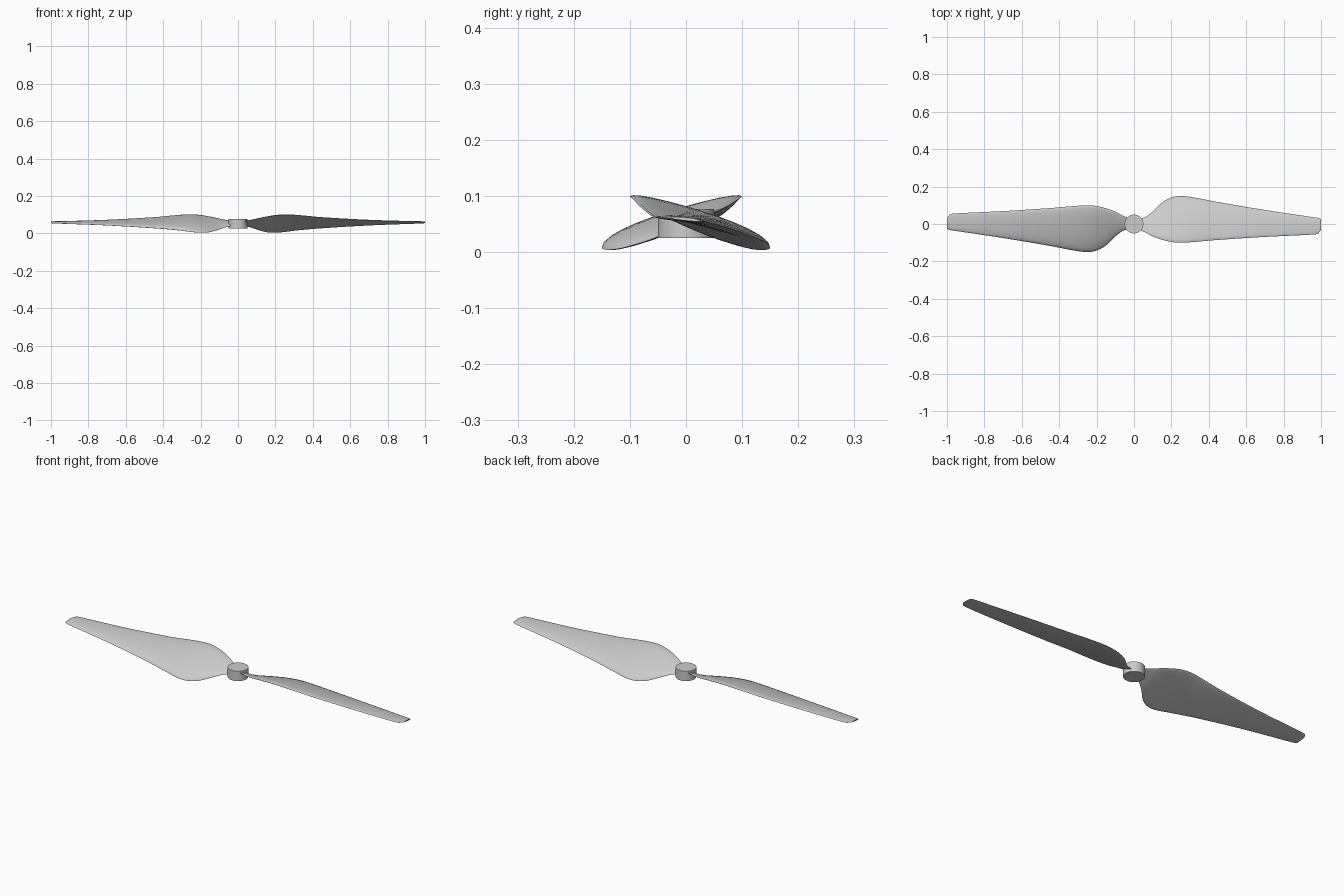
import bpy, bmesh, math
from mathutils import Vector, Matrix

old = bpy.data.objects.get("Cube")
if old:
    bpy.data.objects.remove(old, do_unlink=True)

grey = bpy.data.materials.new("light grey plastic")
grey.use_nodes = True
colour = (0.6, 0.6, 0.6, 1)
grey.diffuse_color = colour
grey.node_tree.nodes["Principled BSDF"].inputs["Base Color"].default_value = colour

# Blade stations: x, leading edge y and z, trailing edge y and z
STATIONS = [
    (.02, .025, .043, -.03, .064),
    (.06, .037, .034, -.045, .07),
    (.1, .067, .021, -.066, .078),
    (.15, .115, .007, -.084, .088),
    (.2, .142, .004, -.096, .096),
    (.25, .15, .008, -.1, .099),
    (.32, .142, .017, -.096, .096),
    (.45, .117, .028, -.085, .084),
    (.7, .075, .043, -.069, .07),
    (.96, .036, .053, -.056, .062),
    (.985, .032, .054, -.05, .062),
    (1, .026, .055, -.03, .061),
]
STEPS = 4
HALF = 12


def smooth_stations(rows):
    """Catmull-Rom interpolation with spacing-aware tangents."""
    rows = [Vector(r) for r in rows]
    last = len(rows) - 1
    slopes = []
    for i in range(last + 1):
        a, b = rows[max(i - 1, 0)], rows[min(i + 1, last)]
        slopes.append((b - a) / (b[0] - a[0]))
    out = []
    for i in range(last):
        a, b = rows[i], rows[i + 1]
        h = b[0] - a[0]
        for k in range(STEPS):
            t = k / STEPS
            out.append(a * (1 + 2 * t) * (1 - t) ** 2 + slopes[i] * h * t * (1 - t) ** 2
                       + b * t * t * (3 - 2 * t) + slopes[i + 1] * h * t * t * (t - 1))
    return out + [rows[-1]]


def section(row):
    """Closed cambered airfoil loop for one station."""
    x, ly, lz, ty, tz = row
    lead, trail = Vector((x, ly, lz)), Vector((x, ty, tz))
    chord = trail - lead
    up = Vector((0, chord.z, -chord.y))
    points = []
    for k in range(2 * HALF):
        angle = math.pi * k / HALF
        t = (1 - math.cos(angle)) / 2
        bulge = math.sin(angle) * (1.15 - .3 * t)
        points.append(lead + chord * t + up * bulge * (.07 if bulge > 0 else .03))
    return points


def finish(name, bm):
    bmesh.ops.recalc_face_normals(bm, faces=bm.faces[:])
    mesh = bpy.data.meshes.new(name)
    bm.to_mesh(mesh)
    bm.free()
    mesh.materials.append(grey)
    obj = bpy.data.objects.new(name, mesh)
    bpy.context.collection.objects.link(obj)
    bpy.ops.object.select_all(action='DESELECT')
    obj.select_set(True)
    bpy.context.view_layer.objects.active = obj
    bpy.ops.object.shade_smooth_by_angle(angle=math.radians(40))
    return obj


# Twisted blades, the second turned half way round the hub
def make_blade(name, turn):
    bm = bmesh.new()
    loops = [[bm.verts.new(p) for p in section(r)] for r in smooth_stations(STATIONS)]
    for a, b in zip(loops, loops[1:]):
        for k in range(len(a)):
            n = (k + 1) % len(a)
            bm.faces.new((a[k], a[n], b[n], b[k]))
    bm.faces.new(loops[0])
    bm.faces.new(loops[-1])
    bm.transform(Matrix.Rotation(turn, 4, 'Z'))
    finish(name, bm)


make_blade("left_blade", 0)
make_blade("right_blade", math.pi)

# Round hub
bm = bmesh.new()
bmesh.ops.create_cone(bm, cap_ends=True, segments=48, radius1=.05, radius2=.05,
                      depth=.052, matrix=Matrix.Translation((0, 0, .051)))
finish("hub", bm)
